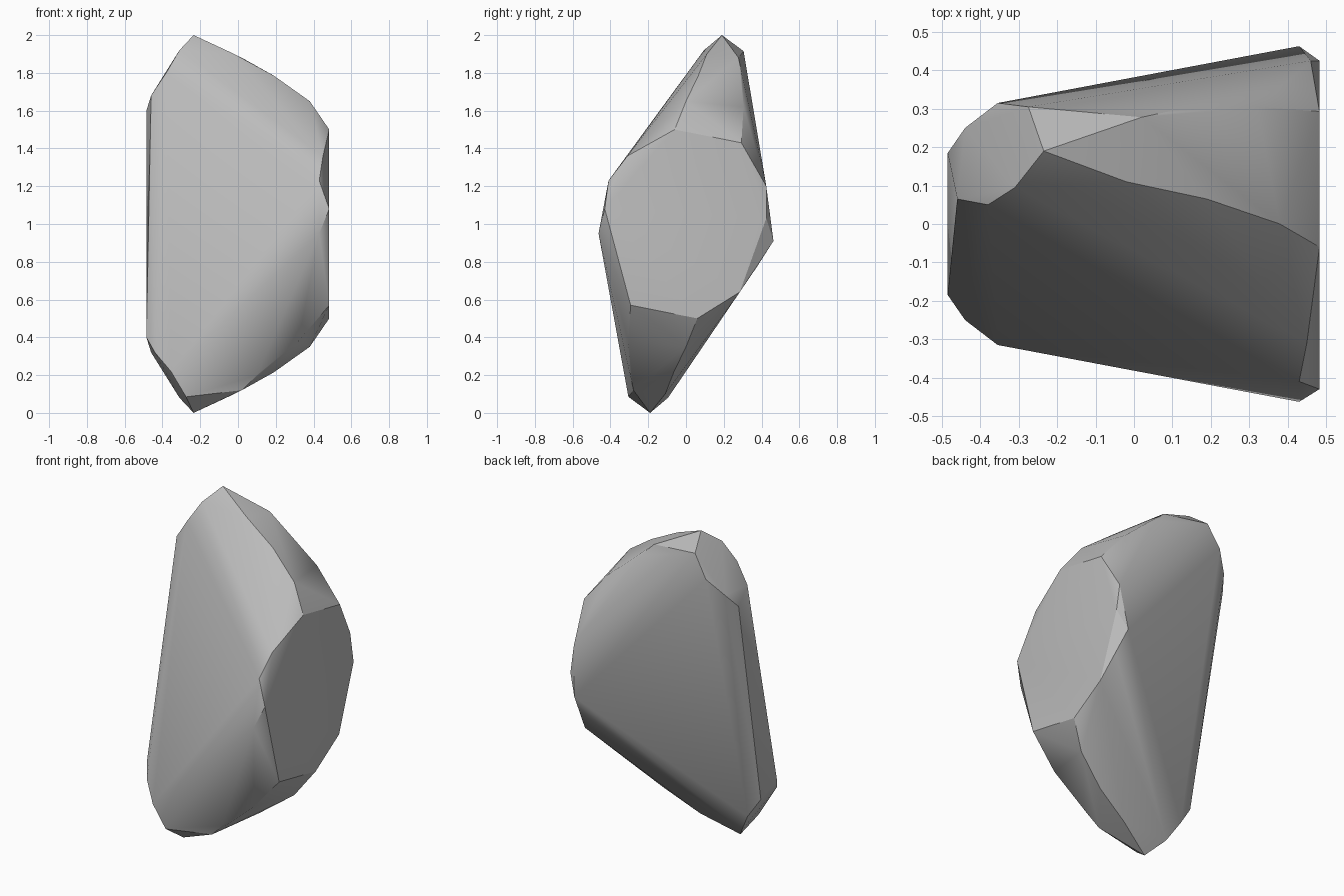
import bpy, bmesh, math

cube = bpy.data.objects.get("Cube")
if cube:
    bpy.data.objects.remove(cube, do_unlink=True)

# One plain stone colour
stone = bpy.data.materials.new("grey stone")
stone.use_nodes = True
colour = (0.5, 0.5, 0.5, 1)
stone.diffuse_color = colour
stone.node_tree.nodes["Principled BSDF"].inputs["Base Color"].default_value = colour


def half_turn(points):
    """The stone repeats itself when turned over about the x axis."""
    return points + [(x, -y, 2 - z) for x, y, z in points]


# Chipped cap at the peak, front ridge and back ridge; repeated at the foot
cap = [(-.235, .19, 2), (-.31, .095, 1.92), (-.38, .05, 1.8), (-.46, .065, 1.68),
       (-.485, .185, 1.6), (-.44, .25, 1.68), (-.355, .315, 1.78), (-.275, .305, 1.915)]
front_ridge = [(-.02, .11, 1.9), (.19, .065, 1.785), (.38, 0, 1.65), (.483, -.06, 1.5)]
back_ridge = [(.02, .278, 1.88), (.1, .295, 1.8), (.32, .305, 1.62), (.483, .293, 1.43)]
# Rim of the broad broken face, different at the front and the back
front_rim = [(.45, -.31, 1.36), (.43, -.41, 1.23), (.483, -.43, 1.08), (.43, -.463, .95)]
back_rim = [(.46, .425, 1.2), (.483, .425, 1.03), (.43, .463, .91), (.45, .38, .78), (.483, .285, .64)]

# Wrap the chipped corners in a faceted skin
bm = bmesh.new()
for point in half_turn(cap + front_ridge + back_ridge) + front_rim + back_rim:
    bm.verts.new(point)
hull = bmesh.ops.convex_hull(bm, input=bm.verts)
loose = {g for g in hull["geom_interior"] + hull["geom_unused"] if isinstance(g, bmesh.types.BMVert)}
bmesh.ops.delete(bm, geom=[v for v in loose if v.is_valid and not v.link_faces], context="VERTS")
bmesh.ops.recalc_face_normals(bm, faces=bm.faces)

mesh = bpy.data.meshes.new("rock")
bm.to_mesh(mesh)
bm.free()
mesh.materials.append(stone)
rock = bpy.data.objects.new("rock", mesh)
bpy.context.collection.objects.link(rock)

# Soften shallow facets, keep the chipped edges sharp
bpy.context.view_layer.objects.active = rock
rock.select_set(True)
bpy.ops.object.shade_smooth_by_angle(angle=math.radians(30))
